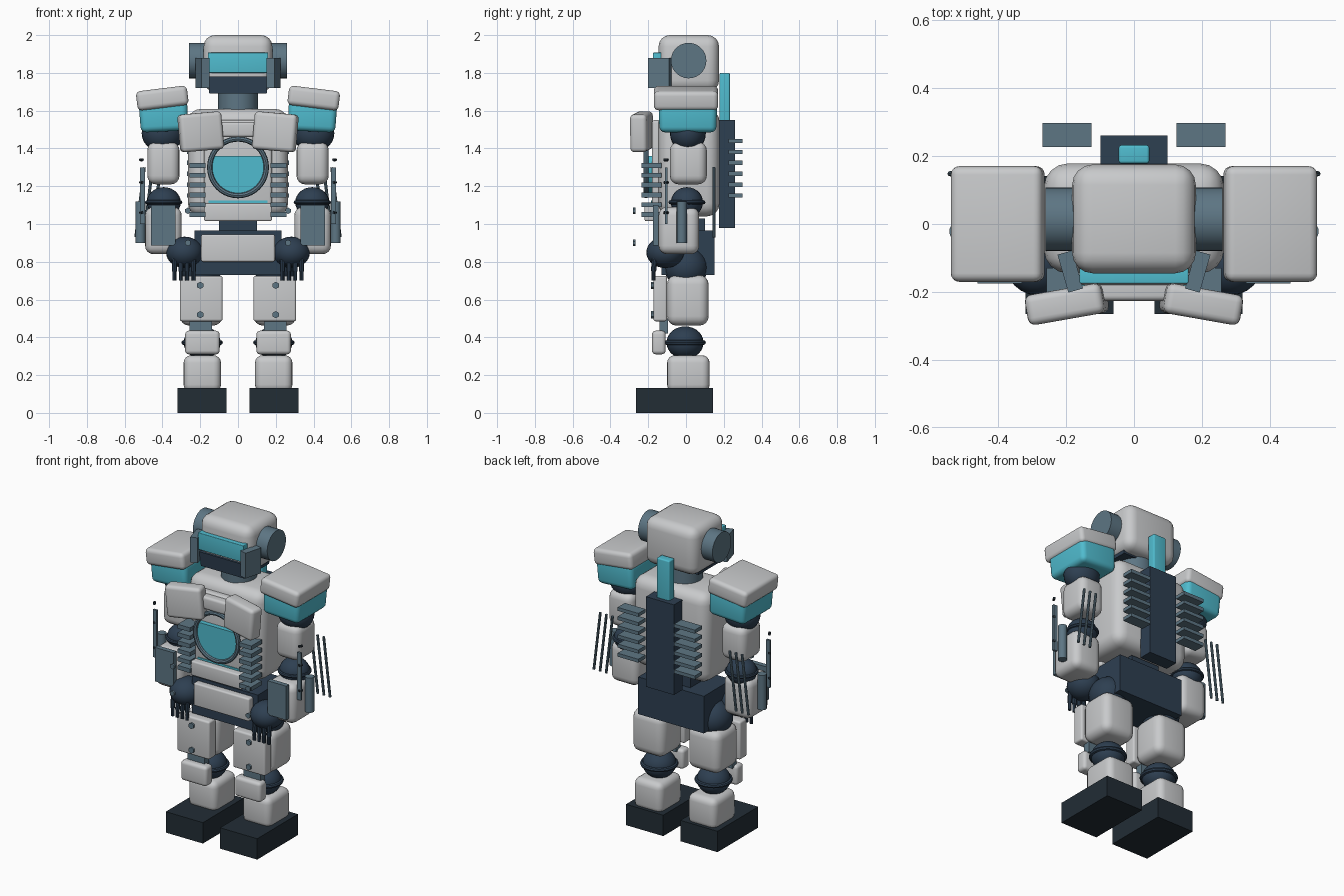
import bpy, bmesh, math
from mathutils import Matrix, Vector

if "Cube" in bpy.data.objects:
    bpy.data.objects.remove(bpy.data.objects["Cube"])


def material(name, rgb):
    m = bpy.data.materials.new(name)
    m.diffuse_color = (*rgb, 1)
    m.use_nodes = True
    m.node_tree.nodes["Principled BSDF"].inputs["Base Color"].default_value = m.diffuse_color
    return m


GREY = material("light_grey", (0.58, 0.59, 0.60))
STEEL = material("blue_steel", (0.11, 0.18, 0.23))
NAVY = material("navy", (0.027, 0.05, 0.083))
CYAN = material("cyan", (0.08, 0.50, 0.62))
BLACK = material("blue_black", (0.016, 0.026, 0.036))


def finish(bm, name, mat, loc=(0, 0, 0), rot=(0, 0, 0)):
    bmesh.ops.recalc_face_normals(bm, faces=bm.faces[:])
    me = bpy.data.meshes.new(name)
    bm.to_mesh(me)
    bm.free()
    me.materials.append(mat)
    ob = bpy.data.objects.new(name, me)
    ob.location = loc
    ob.rotation_euler = [math.radians(a) for a in rot]
    bpy.context.collection.objects.link(ob)
    return ob


def box(name, mat, x, y, z, bevel=0.0, rot=(0, 0, 0), taper=1.0):
    """Box from (min, max) ranges; taper scales the bottom face."""
    rng = (x, y, z)
    size = [b - a for a, b in rng]
    bm = bmesh.new()
    bmesh.ops.create_cube(bm, size=1)
    for v in bm.verts:
        k = taper if v.co.z < 0 else 1
        v.co = Vector((v.co.x * size[0] * k, v.co.y * size[1] * k, v.co.z * size[2]))
    if bevel:
        bmesh.ops.bevel(bm, geom=bm.edges[:], offset=bevel, segments=4,
                        profile=0.5, affect='EDGES', clamp_overlap=True)
    return finish(bm, name, mat, [(a + b) / 2 for a, b in rng], rot)


def sym(x, s):
    return (min(x[0] * s, x[1] * s), max(x[0] * s, x[1] * s))


def box_s(s, name, mat, x, y, z, bevel=0.0, rot=(0, 0, 0), taper=1.0):
    return box(name, mat, sym(x, s), y, z, bevel, (rot[0], rot[1] * s, rot[2] * s), taper)


def rod(name, mat, a, b, r, n=12):
    """Cylinder between two points."""
    a, b = Vector(a), Vector(b)
    d = b - a
    bm = bmesh.new()
    m = Matrix.Translation((a + b) / 2) @ d.to_track_quat('Z', 'Y').to_matrix().to_4x4()
    bmesh.ops.create_cone(bm, cap_ends=True, segments=n, radius1=r, radius2=r,
                          depth=d.length, matrix=m)
    return finish(bm, name, mat)


def ball(name, mat, loc, radii):
    bm = bmesh.new()
    bmesh.ops.create_uvsphere(bm, u_segments=24, v_segments=14, radius=1,
                              matrix=Matrix.Diagonal((*radii, 1)))
    return finish(bm, name, mat, loc)


def ring(name, mat, loc, major, minor, rot=(0, 0, 0), n=40, k=8):
    bm = bmesh.new()
    rows = []
    for i in range(n):
        a = math.tau * i / n
        rows.append([bm.verts.new((
            (major + minor * math.cos(math.tau * j / k)) * math.cos(a),
            (major + minor * math.cos(math.tau * j / k)) * math.sin(a),
            minor * math.sin(math.tau * j / k))) for j in range(k)])
    for i in range(n):
        for j in range(k):
            p, q = rows[i], rows[(i + 1) % n]
            bm.faces.new((p[j], q[j], q[(j + 1) % k], p[(j + 1) % k]))
    return finish(bm, name, mat, loc, rot)


# Head
box("head", GREY, (-.182, .182), (-.145, .175), (1.70, 2.0), .06)
box("visor", CYAN, (-.16, .16), (-.175, -.13), (1.80, 1.907), .004)
box("jaw", NAVY, (-.16, .16), (-.16, .10), (1.69, 1.78), 0, taper=.95)
rod("neck", STEEL, (0, .01, 1.56), (0, .01, 1.72), .105, 24)

# Torso
box("torso", GREY, (-.265, .265), (-.145, .178), (1.04, 1.61), .07)
box("chest_front", GREY, (-.18, .18), (-.18, -.10), (1.10, 1.55), .015)
box("collar_bar", GREY, (-.11, .11), (-.226, -.14), (1.46, 1.54), .015)
box("abdomen_plate", GREY, (-.18, .18), (-.22, -.08), (1.015, 1.108), .01)
box("chest_light_strip", CYAN, (-.155, .155), (-.185, -.17), (1.112, 1.124))

# Chest light with flat top, and its rim
bm = bmesh.new()
pts = [math.radians(155 + 230 * i / 32) for i in range(33)]
face = bm.faces.new([bm.verts.new((.143 * math.cos(a), -.21, 1.30 + .143 * math.sin(a)))
                     for a in pts])
ext = bmesh.ops.extrude_face_region(bm, geom=[face])
for v in ext["geom"]:
    if isinstance(v, bmesh.types.BMVert):
        v.co.y = -.175
finish(bm, "chest_light", CYAN)
ring("chest_light_rim", STEEL, (0, -.212, 1.30), .15, .014, (90, 0, 0))

# Waist and pelvis
box("waist", NAVY, (-.10, .10), (-.08, .10), (.95, 1.03))
box("pelvis", NAVY, (-.23, .23), (-.13, .15), (.73, .965))
box("belt_plate", GREY, (-.195, .195), (-.17, -.12), (.80, .945), .01)

# Backpack
box("backpack", NAVY, (-.098, .098), (.175, .26), (.98, 1.55))
box("antenna", CYAN, (-.045, .045), (.178, .232), (1.50, 1.80), .008)

for s, side in ((-1, "left"), (1, "right")):
    def B(name, *args, **kw):
        return box_s(s, side + "_" + name, *args, **kw)

    # Head sides
    rod(side + "_ear", STEEL, (s * .16, .014, 1.865), (s * .26, .014, 1.865), .094, 28)
    B("cheek_guard", STEEL, (.165, .21), (-.198, -.082), (1.72, 1.88), rot=(0, 0, -16))

    # Chest pads, ribs and back fins
    B("chest_pad", GREY, (.083, .312), (-.28, -.19), (1.388, 1.588), .022, rot=(0, 5, -10))
    for i in range(6):
        z = 1.31 - i * .052
        B("rib", STEEL, (.172, .258), (-.235, -.13), (z - .013, z + .013))
        z = 1.44 - i * .058
        B("back_fin", STEEL, (.125, .27), (.226, .298), (z - .011, z + .011))
    for x, z in ((.265, 1.07), (.265, .90)):
        rod(side + "_waist_bolt", STEEL, (s * x, -.28, z), (s * x, -.268, z), .017, 6)

    # Shoulder
    B("shoulder_pad", GREY, (.265, .537), (-.17, .17), (1.615, 1.718), .025, rot=(0, 7, 0))
    B("shoulder_light", CYAN, (.265, .522), (-.145, .165), (1.49, 1.65), .03,
      rot=(0, 3, 0), taper=.97)
    ball(side + "_shoulder_joint", NAVY, (s * .40, .01, 1.48), (.11, .095, .10))

    # Arm
    B("upper_arm", GREY, (.31, .48), (-.085, .11), (1.21, 1.435), .045)
    ball(side + "_elbow", NAVY, (s * .393, .005, 1.115), (.09, .085, .08))
    ring(side + "_elbow_band", NAVY, (s * .393, .005, 1.115), .087, .011)
    B("forearm", GREY, (.298, .492), (-.145, .07), (.84, 1.09), .045)
    B("forearm_panel", STEEL, (.33, .46), (-.175, -.145), (.885, 1.10))
    rod(side + "_arm_tube", STEEL, (s * .517, -.022, .90), (s * .517, -.022, 1.12), .027, 14)
    B("arm_strip", STEEL, (.492, .518), (-.112, -.098), (1.0, 1.30))
    for z in (1.06, 1.22, 1.34):
        rod(side + "_strip_stud", BLACK, (s * .505, -.115, z), (s * .517, -.095, z), .008, 8)
    for i in range(3):
        x = .41 + i * .043
        rod(side + "_cable", STEEL, (s * x, .148, 1.30), (s * (x + .045), .148, .93), .008, 8)

    # Hand
    ball(side + "_hand", NAVY, (s * .283, -.11, .85), (.098, .10, .083))
    for i in range(4):
        x = s * (.235 + i * .034)
        rod(side + "_finger", NAVY, (x, -.165, .83), (x, -.172, .75), .014, 10)
        rod(side + "_fingertip", NAVY, (x, -.172, .76), (x, -.172, .70), .011, 10)

    # Leg
    ball(side + "_hip", NAVY, (s * .195, 0, .77), (.11, .115, .11))
    B("thigh", GREY, (.082, .308), (-.10, .12), (.462, .73), .05)
    B("thigh_plate", GREY, (.082, .308), (-.172, -.10), (.485, .725), .012)
    for z in (.675, .52):
        rod(side + "_thigh_bolt", STEEL, (s * .20, -.184, z), (s * .20, -.165, z), .019, 6)
    B("knee_link", STEEL, (.137, .257), (-.14, -.095), (.42, .50))
    ball(side + "_knee", NAVY, (s * .19, -.005, .372), (.098, .098, .086))
    ring(side + "_knee_band", NAVY, (s * .19, -.005, .372), .097, .013)
    B("kneecap", GREY, (.097, .28), (-.18, -.108), (.31, .435), .02)
    B("shin", GREY, (.09, .288), (-.10, .125), (.11, .305), .04)
    B("foot", BLACK, (.06, .32), (-.265, .142), (0, .132))

# Smooth the rounded parts, keep hard edges
for ob in bpy.context.collection.objects:
    ob.select_set(True)
    bpy.context.view_layer.objects.active = ob
bpy.ops.object.shade_smooth_by_angle(angle=math.radians(35))
